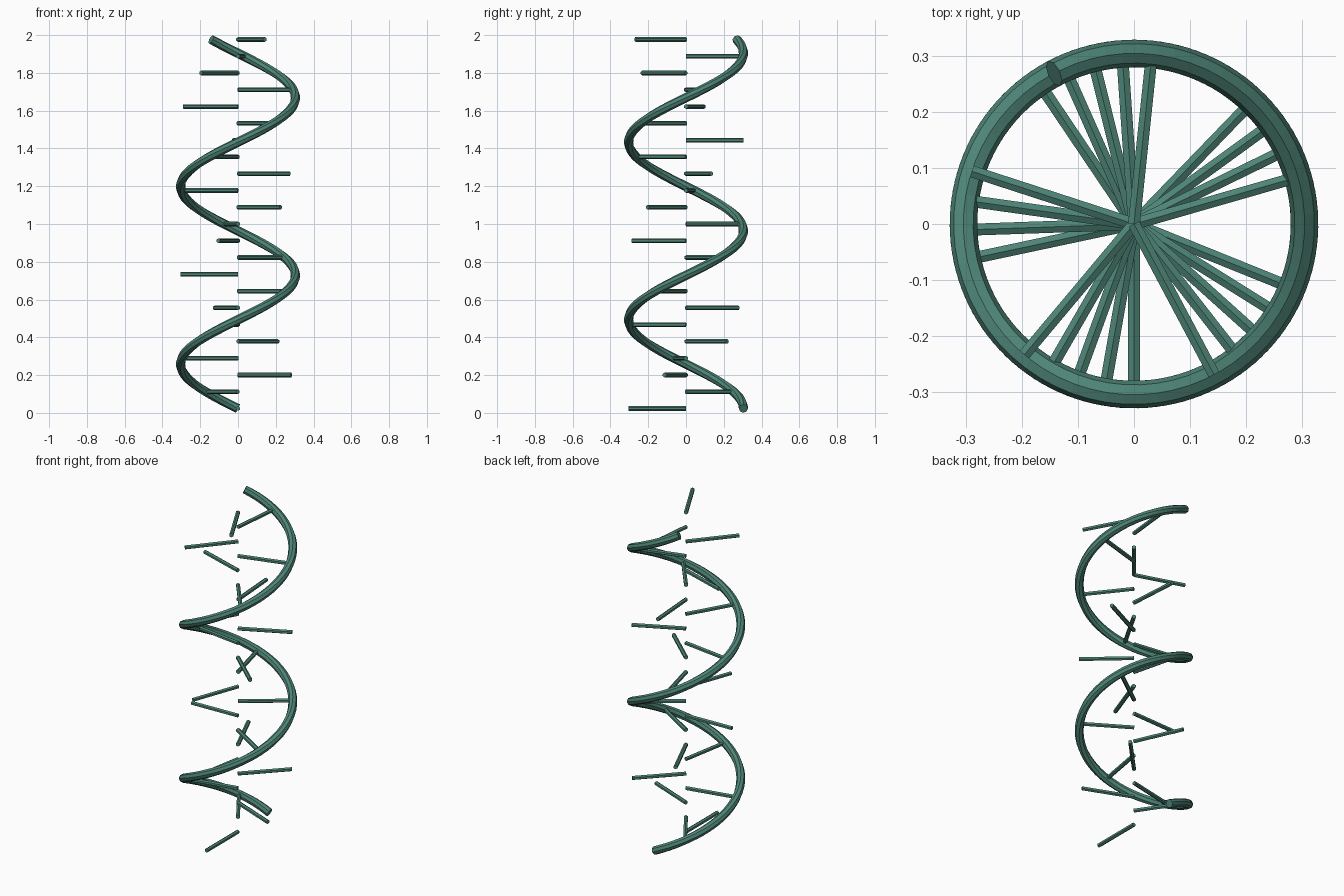
import bpy
import math
from mathutils import Matrix, Vector

if "Cube" in bpy.data.objects:
    bpy.data.objects.remove(bpy.data.objects["Cube"], do_unlink=True)

RADIUS = 0.304          # centre line of the strand
TUBE = 0.0245
RUNGS = 23
STEP = math.radians(34)  # turn between rungs
Z_LOW, Z_HIGH = 0.023, 1.977

teal = bpy.data.materials.new("teal green")
teal.use_nodes = True
colour = (0.075, 0.23, 0.18, 1)
teal.diffuse_color = colour
teal.node_tree.nodes["Principled BSDF"].inputs["Base Color"].default_value = colour


def helix_point(i):
    """Angle and height of the strand at rung number i (may be fractional)."""
    return math.pi / 2 + STEP * i, Z_LOW + (Z_HIGH - Z_LOW) * i / (RUNGS - 1)


# Spiral strand: swept octagonal tube with closed ends
curve = bpy.data.curves.new("spiral_strand", "CURVE")
curve.dimensions = "3D"
curve.twist_mode = "Z_UP"
curve.bevel_depth = TUBE
curve.bevel_resolution = 2
curve.use_fill_caps = True
spline = curve.splines.new("POLY")
per_rung = 6
count = (RUNGS - 1) * per_rung + 1
spline.points.add(count - 1)
for k, point in enumerate(spline.points):
    a, z = helix_point(k / per_rung)
    point.co = (RADIUS * math.cos(a), RADIUS * math.sin(a), z, 1)
spline.use_smooth = False
curve.materials.append(teal)
strand = bpy.data.objects.new("spiral_strand", curve)
bpy.context.collection.objects.link(strand)
bpy.ops.object.select_all(action="DESELECT")
strand.select_set(True)
bpy.context.view_layer.objects.active = strand
bpy.ops.object.convert(target="MESH")

# Rungs: thin rods from the axis, alternately away from and towards the strand
for i in range(RUNGS):
    a, z = helix_point(i)
    if i % 2 == 0:
        a += math.pi
    bpy.ops.mesh.primitive_cylinder_add(vertices=6, radius=0.0122, depth=RADIUS)
    rung = bpy.context.object
    rung.name = f"rung_{i + 1}"
    lay_flat = Matrix.Rotation(math.pi / 2, 4, "Y")
    rung.matrix_world = (Matrix.Translation((0, 0, z)) @ Matrix.Rotation(a, 4, "Z")
                         @ Matrix.Translation(Vector((RADIUS / 2, 0, 0)))
                         @ lay_flat @ Matrix.Rotation(math.pi / 2, 4, "Z"))
    rung.data.materials.append(teal)
